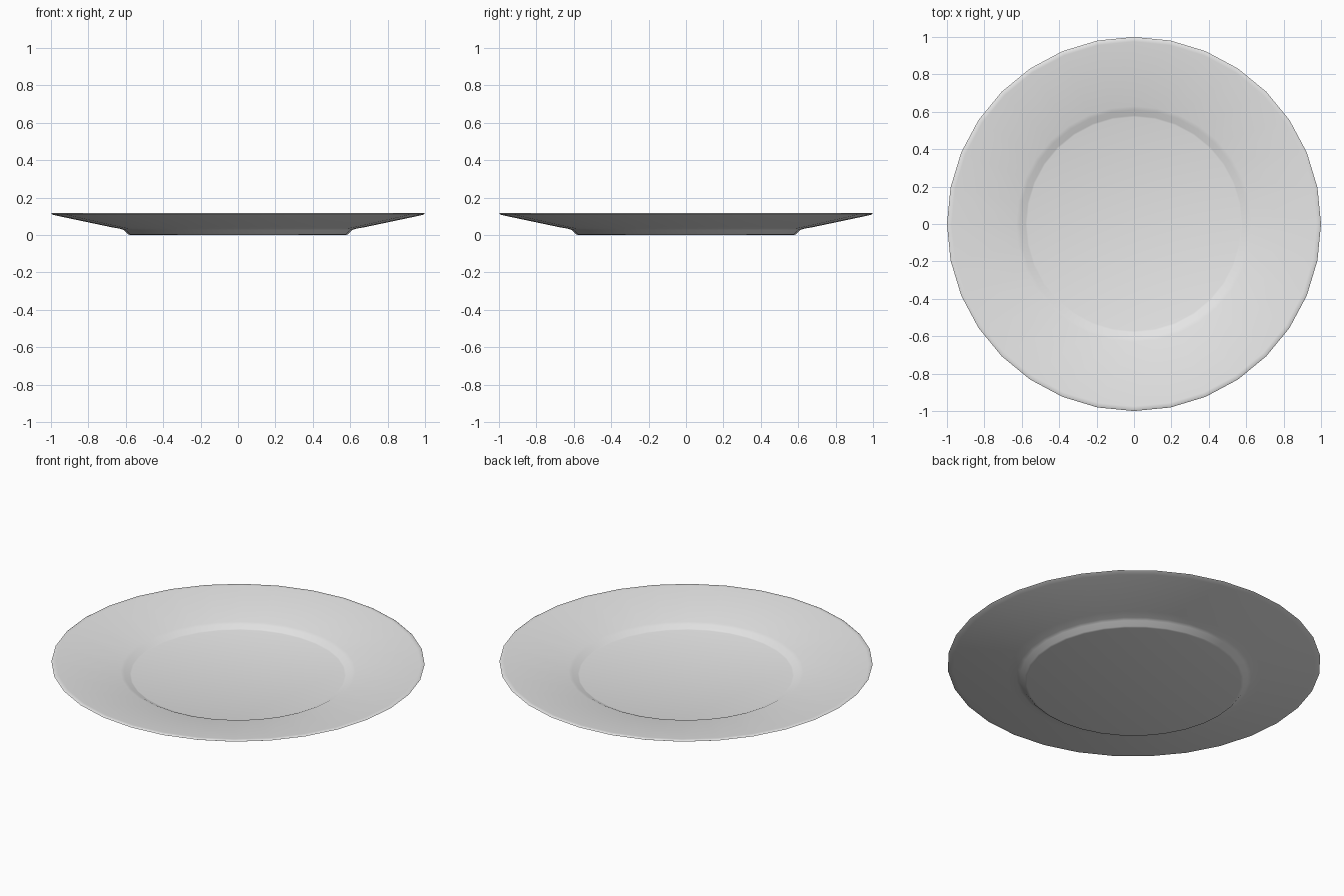
import bpy
import bmesh
import math

cube = bpy.data.objects.get("Cube")
if cube:
    bpy.data.objects.remove(cube, do_unlink=True)

SIDES = 32

# Glazed ceramic colour
ceramic = bpy.data.materials.new("white_ceramic")
ceramic.use_nodes = True
colour = (0.8, 0.8, 0.8, 1)
ceramic.diffuse_color = colour
ceramic.node_tree.nodes["Principled BSDF"].inputs["Base Color"].default_value = colour

# Half section (radius, height) from the underside to the well
profile = [
    (0, 0), (0.575, 0), (0.588, 0.003),                 # foot
    (0.61, 0.026), (0.63, 0.033), (0.68, 0.042),        # step under the rim
    (0.97, 0.103), (0.992, 0.109),                      # underside
    (1.0, 0.113), (0.993, 0.117), (0.975, 0.116),       # rounded lip
    (0.63, 0.063), (0.61, 0.058),                       # sloping border
    (0.58, 0.043), (0.572, 0.041), (0, 0.041),          # well
]


def lathe(name, section, sides, material):
    """Spin a half section around z into a closed solid."""
    bm = bmesh.new()
    verts = [bm.verts.new((r, 0, z)) for r, z in section]
    edges = [bm.edges.new(pair) for pair in zip(verts, verts[1:])]
    bmesh.ops.spin(bm, geom=verts + edges, cent=(0, 0, 0), axis=(0, 0, 1),
                   angle=math.tau, steps=sides, use_merge=False)
    bmesh.ops.remove_doubles(bm, verts=bm.verts, dist=0.0005)
    bmesh.ops.recalc_face_normals(bm, faces=bm.faces)
    mesh = bpy.data.meshes.new(name)
    bm.to_mesh(mesh)
    bm.free()
    mesh.materials.append(material)
    obj = bpy.data.objects.new(name, mesh)
    bpy.context.collection.objects.link(obj)
    return obj


plate = lathe("plate", profile, SIDES, ceramic)
bpy.ops.object.select_all(action="DESELECT")
plate.select_set(True)
bpy.context.view_layer.objects.active = plate
bpy.ops.object.shade_smooth_by_angle(angle=math.radians(50))
